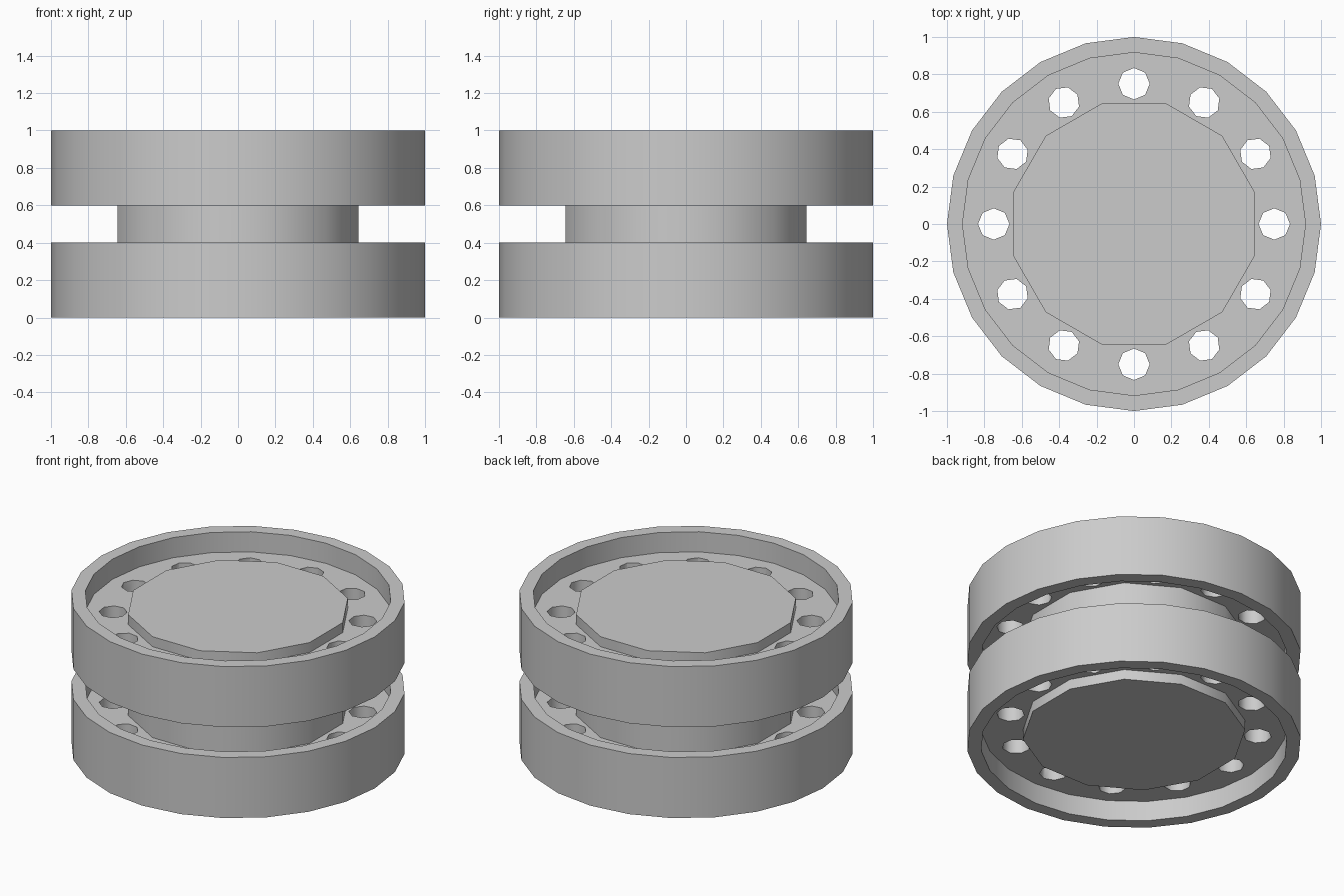
import bpy, bmesh
from math import sin, cos, pi, radians

if "Cube" in bpy.data.objects:
    bpy.data.objects.remove(bpy.data.objects["Cube"])

RIM, LIP, HUB, HOLE = 1.0, 0.917, 0.667, 0.084


def make_object(name, bm):
    bmesh.ops.recalc_face_normals(bm, faces=bm.faces[:])
    mesh = bpy.data.meshes.new(name)
    bm.to_mesh(mesh)
    bm.free()
    obj = bpy.data.objects.new(name, mesh)
    bpy.context.collection.objects.link(obj)
    return obj


def add_prism(bm, r, sides, z0, z1, centre=(0, 0), turn=0.0):
    def loop(z):
        return [bm.verts.new((centre[0] + r * cos(turn + 2 * pi * i / sides),
                              centre[1] + r * sin(turn + 2 * pi * i / sides), z))
                for i in range(sides)]
    low, high = loop(z0), loop(z1)
    bm.faces.new(low[::-1])
    bm.faces.new(high)
    for i in range(sides):
        j = (i + 1) % sides
        bm.faces.new((low[i], low[j], high[j], high[i]))


def lathe(bm, profile, sides):
    rings = [[bm.verts.new((r * cos(2 * pi * i / sides), r * sin(2 * pi * i / sides), z))
              for r, z in profile] for i in range(sides)]
    n = len(profile)
    for i in range(sides):
        a, b = rings[i], rings[(i + 1) % sides]
        for k in range(n):
            m = (k + 1) % n
            bm.faces.new((a[k], b[k], b[m], a[m]))


def smooth(obj):
    bpy.ops.object.select_all(action='DESELECT')
    obj.select_set(True)
    bpy.context.view_layer.objects.active = obj
    bpy.ops.object.shade_smooth_by_angle(angle=radians(50))


# Wheel: tall rim with a recessed web, open in the middle for the hub
bm = bmesh.new()
lathe(bm, [(0.62, 0.133), (LIP, 0.133), (LIP, 0), (RIM, 0),
           (RIM, 0.4), (LIP, 0.4), (LIP, 0.267), (0.62, 0.267)], 24)
lower_wheel = make_object("lower_wheel", bm)

# Ring of twelve octagonal holes through the web
bm = bmesh.new()
for i in range(12):
    a = i * pi / 6
    add_prism(bm, HOLE, 8, 0.05, 0.35, (0.75 * cos(a), 0.75 * sin(a)), a)
cutter = make_object("hole_cutter", bm)
cutter.hide_render = True

mod = lower_wheel.modifiers.new("holes", 'BOOLEAN')
mod.operation = 'DIFFERENCE'
mod.solver = 'EXACT'
mod.object = cutter
bpy.context.view_layer.objects.active = lower_wheel
bpy.ops.object.modifier_apply(modifier=mod.name)
bpy.data.objects.remove(cutter)
smooth(lower_wheel)

# Second wheel, stacked above with a gap
upper_wheel = lower_wheel.copy()
upper_wheel.name = "upper_wheel"
upper_wheel.location.z = 0.6
bpy.context.collection.objects.link(upper_wheel)

# Twelve-sided hub joining both wheels
bm = bmesh.new()
add_prism(bm, HUB, 12, 0.067, 0.933, turn=pi / 12)
smooth(make_object("hub", bm))
